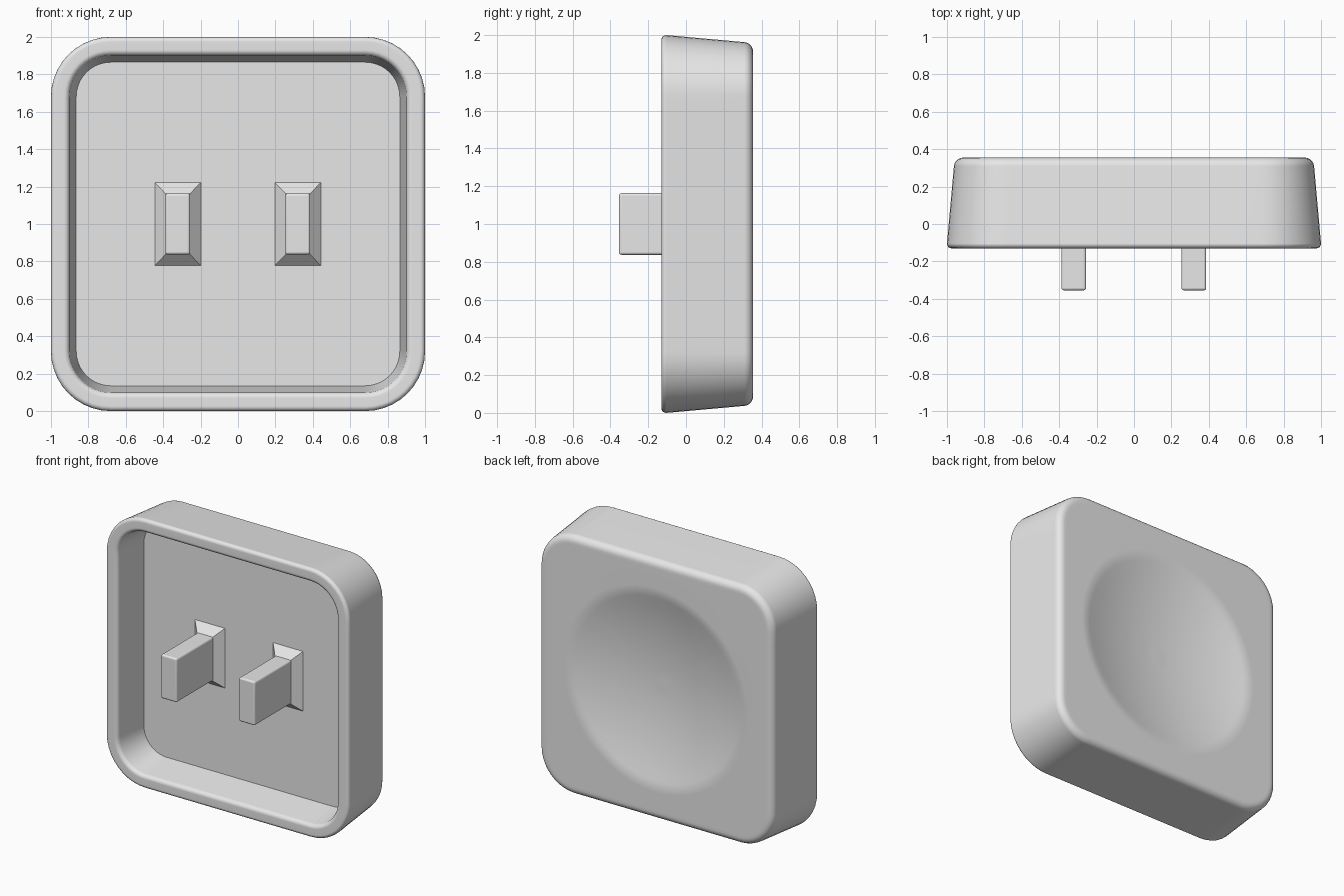
import bpy, bmesh
from math import sin, cos, pi, atan2, radians

cube = bpy.data.objects.get("Cube")
if cube:
    bpy.data.objects.remove(cube, do_unlink=True)

MID = 1.0            # height of the centre
FLOOR, BACK, RIM = 0.13, 0.355, -0.13

grey = bpy.data.materials.new("light_grey")
grey.use_nodes = True
colour = (0.8, 0.8, 0.8, 1)
grey.diffuse_color = colour
grey.node_tree.nodes["Principled BSDF"].inputs["Base Color"].default_value = colour


def rounded_square(half, radius, corner=10, side=14):
    """Outline points of a rounded square, counter-clockwise."""
    pts, c = [], half - radius
    for q in range(4):
        a0 = q * pi / 2
        cx, cz = [(c, c), (-c, c), (-c, -c), (c, -c)][q]
        arc = [(cx + radius * cos(a0 + pi / 2 * i / corner),
                cz + radius * sin(a0 + pi / 2 * i / corner)) for i in range(corner + 1)]
        pts += arc
        nx, nz = [(-c, half), (-half, -c), (c, -half), (half, c)][q]
        ex, ez = arc[-1]
        pts += [(ex + (nx - ex) * i / side, ez + (nz - ez) * i / side) for i in range(1, side)]
    return pts


def loft(name, rings):
    """Skin a list of (points, y) outlines and cap both ends."""
    bm = bmesh.new()
    loops = [[bm.verts.new((x, y, z + MID)) for x, z in pts] for pts, y in rings]
    n = len(loops[0])
    for a, b in zip(loops, loops[1:]):
        for i in range(n):
            bm.faces.new((a[i], a[(i + 1) % n], b[(i + 1) % n], b[i]))
    bm.faces.new(loops[0])
    bm.faces.new(loops[-1])
    bmesh.ops.recalc_face_normals(bm, faces=bm.faces)
    mesh = bpy.data.meshes.new(name)
    bm.to_mesh(mesh)
    bm.free()
    mesh.materials.append(grey)
    obj = bpy.data.objects.new(name, mesh)
    bpy.context.collection.objects.link(obj)
    return obj


def smooth(obj):
    bpy.ops.object.select_all(action="DESELECT")
    obj.select_set(True)
    bpy.context.view_layer.objects.active = obj
    bpy.ops.object.shade_smooth_by_angle(angle=radians(35))
    mod = obj.modifiers.new("even_shading", "WEIGHTED_NORMAL")
    mod.keep_sharp = True


def fillet(half, y, r, start, end, steps=5):
    """Quarter-round (half width, y) points about a centre."""
    angles = [start + (end - start) * i / steps for i in range(steps + 1)]
    return [(half + r * cos(a), y + r * sin(a)) for a in angles]


# Shell section: cavity wall, rounded rim, tapered outside, rounded back edge
section = [(0.865, FLOOR)]
section += fillet(0.93, RIM + 0.03, 0.03, -pi, -pi / 2)
section += fillet(0.975, RIM + 0.025, 0.025, -pi / 2, 0)
section += fillet(0.913, BACK - 0.05, 0.05, radians(5), pi / 2)
section += [(0.895, BACK)]
rings = []
for half, y in section:
    rings.append((rounded_square(half, half - 0.68), y))

# Round dish in the back with a softened edge
directions = [atan2(z, x) for x, z in rings[-1][0]]
outer, inner, slope = 0.76, 0.68, 0.27
blend = outer - inner
radii = [outer - blend * i / 5 for i in range(5)] + [inner * (1 - i / 13) for i in range(13)]
for r in radii:
    if r > inner:
        depth = slope * (outer - r) ** 2 / (2 * blend)
    else:
        depth = slope * (blend / 2 + (inner ** 2 - r ** 2) / (2 * inner))
    rings.append(([(r * cos(a), r * sin(a)) for a in directions], BACK - depth))
smooth(loft("shell", rings))


def rectangle(cx, hx, hz):
    return [(cx + hx, hz), (cx - hx, hz), (cx - hx, -hz), (cx + hx, -hz)]


# Two prongs, each with a sloped foot on the cavity floor
for side, cx in (("left", 0.32), ("right", -0.322)):
    loft(side + "_prong_foot", [(rectangle(cx, 0.123, 0.222), FLOOR),
                                (rectangle(cx, 0.065, 0.162), FLOOR - 0.06)])
    prong = loft(side + "_prong", [(rectangle(cx, 0.066, 0.163), FLOOR),
                                   (rectangle(cx, 0.066, 0.163), -0.355)])
    bevel = prong.modifiers.new("soft_edges", "BEVEL")
    bevel.width = 0.013
    bevel.segments = 3
    smooth(prong)
